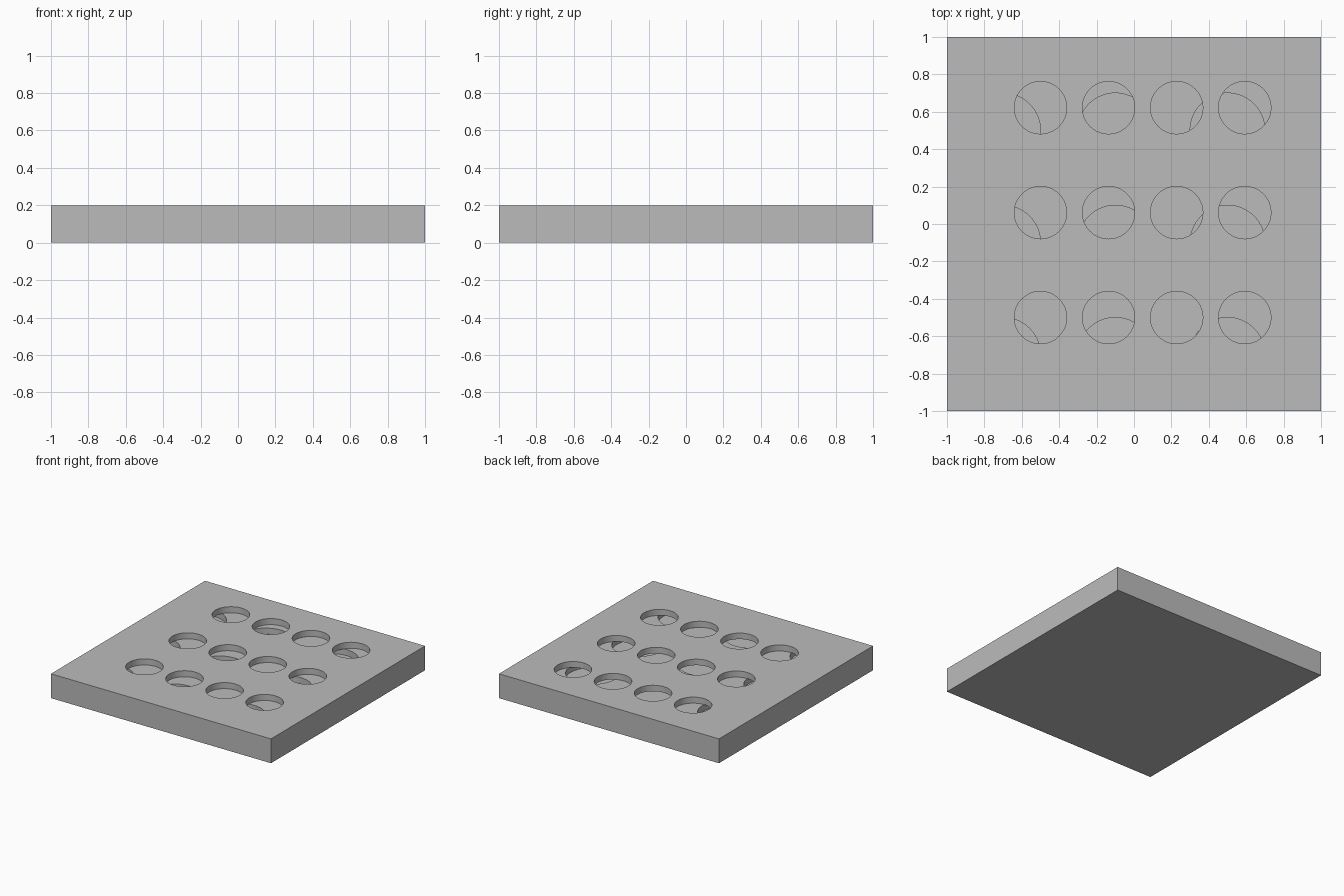
import bpy, math

if "Cube" in bpy.data.objects:
    bpy.data.objects.remove(bpy.data.objects["Cube"])

grey = bpy.data.materials.new("plain grey")
grey.diffuse_color = (0.5, 0.5, 0.5, 1)
grey.use_nodes = True
grey.node_tree.nodes["Principled BSDF"].inputs["Base Color"].default_value = grey.diffuse_color


def cylinder_grid(name, xs, ys, radius, z0, z1):
    """One cutter object holding a grid of upright cylinders."""
    parts = []
    for x in xs:
        for y in ys:
            bpy.ops.mesh.primitive_cylinder_add(
                vertices=64, radius=radius, depth=z1 - z0,
                location=(x, y, (z0 + z1) / 2))
            parts.append(bpy.context.object)
    bpy.ops.object.select_all(action='DESELECT')
    for p in parts:
        p.select_set(True)
    bpy.context.view_layer.objects.active = parts[0]
    bpy.ops.object.join()
    parts[0].name = name
    parts[0].hide_render = True
    return parts[0]


def carve(target, cutter):
    """Subtract the cutter from the target and delete it."""
    bpy.ops.object.select_all(action='DESELECT')
    target.select_set(True)
    bpy.context.view_layer.objects.active = target
    mod = target.modifiers.new("carve", 'BOOLEAN')
    mod.operation = 'DIFFERENCE'
    mod.solver = 'EXACT'
    mod.object = cutter
    bpy.ops.object.modifier_apply(modifier=mod.name)
    bpy.data.objects.remove(cutter, do_unlink=True)


# Square plate
bpy.ops.mesh.primitive_cube_add(size=1, location=(0, 0, 0.1))
plate = bpy.context.object
plate.name = "plate"
plate.scale = (2, 2, 0.2)
bpy.ops.object.transform_apply(location=True, rotation=False, scale=True)
plate.data.materials.append(grey)

# Twelve shallow round holes in the top
holes = cylinder_grid("hole_cutter",
                      [-0.5 + 0.364 * i for i in range(4)],
                      [-0.5 + 0.561 * j for j in range(3)],
                      0.14, 0.15, 0.25)
carve(plate, holes)

# Nine wider pockets hidden under the top layer, opening into the holes
pockets = cylinder_grid("pocket_cutter",
                        [-0.7, -0.1, 0.5], [-0.7, -0.1, 0.5],
                        0.2, 0.10, 0.1505)
carve(plate, pockets)

# Smooth round walls, sharp rims
bpy.ops.object.select_all(action='DESELECT')
plate.select_set(True)
bpy.context.view_layer.objects.active = plate
bpy.ops.object.shade_smooth_by_angle(angle=math.radians(30))
